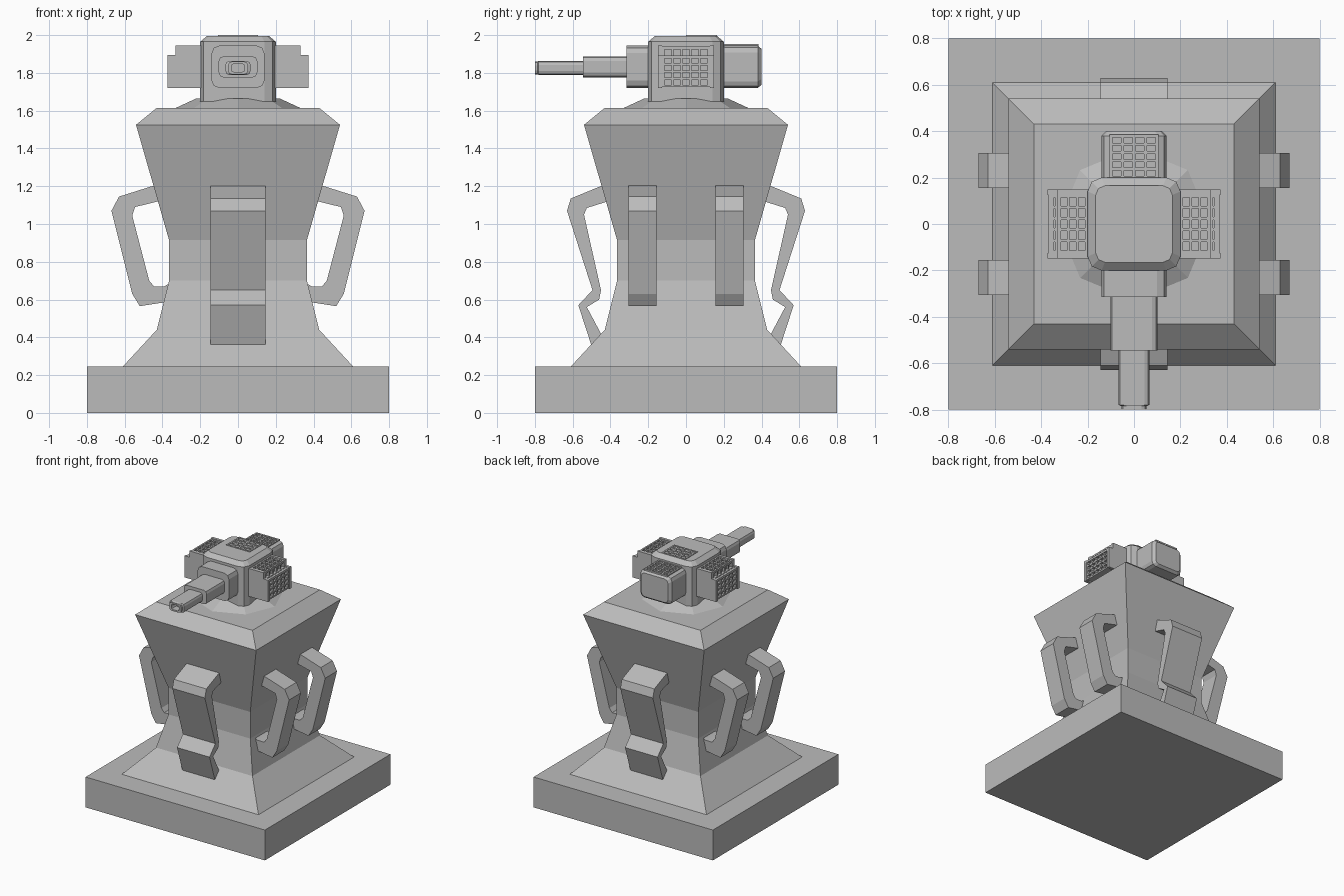
import bpy, bmesh, math
from mathutils import Vector

cube = bpy.data.objects.get("Cube")
if cube:
    bpy.data.objects.remove(cube, do_unlink=True)

grey = bpy.data.materials.new("plain grey")
grey.use_nodes = True
colour = (0.5, 0.5, 0.5, 1)
grey.diffuse_color = colour
grey.node_tree.nodes["Principled BSDF"].inputs["Base Color"].default_value = colour


def finish(name, bm):
    bmesh.ops.recalc_face_normals(bm, faces=bm.faces)
    mesh = bpy.data.meshes.new(name)
    bm.to_mesh(mesh)
    bm.free()
    mesh.materials.append(grey)
    obj = bpy.data.objects.new(name, mesh)
    bpy.context.collection.objects.link(obj)
    return obj


def loft(name, rings):
    """Skin a stack of equal-length point rings and cap both ends."""
    bm = bmesh.new()
    rows = [[bm.verts.new(p) for p in ring] for ring in rings]
    n = len(rows[0])
    for a, b in zip(rows, rows[1:]):
        for i in range(n):
            j = (i + 1) % n
            bm.faces.new((a[i], a[j], b[j], b[i]))
    bm.faces.new(rows[0])
    bm.faces.new(rows[-1])
    return finish(name, bm)


def round_rect(hw, hh, r, steps=2):
    """Rectangle outline with faceted corners."""
    pts = []
    for k, (sx, sy) in enumerate(((1, 1), (-1, 1), (-1, -1), (1, -1))):
        for s in range(steps + 1):
            a = math.pi / 2 * (k + s / steps)
            pts.append((sx * (hw - r) + r * math.cos(a), sy * (hh - r) + r * math.sin(a)))
    return pts


def square(h, z):
    return [(-h, -h, z), (h, -h, z), (h, h, z), (-h, h, z)]


def strap(name, profile, centre, width, angle):
    """Extrude an (outward, z) profile sideways, then turn it about z."""
    rings = []
    for t in (centre - width / 2, centre + width / 2):
        rings.append([(u * math.cos(angle) - t * math.sin(angle),
                       u * math.sin(angle) + t * math.cos(angle), z) for u, z in profile])
    return loft(name, rings)


def add_box(bm, lo, hi):
    lo, hi = Vector(lo), Vector(hi)
    made = bmesh.ops.create_cube(bm, size=1)
    for v in made["verts"]:
        v.co = Vector([(lo[i] + hi[i]) / 2 + v.co[i] * (hi[i] - lo[i]) for i in range(3)])


def lattice(name, lo, hi, u, v, nu, nv, bar=0.012):
    """Crossed bars filling a thin slab; u and v are its in-plane axes."""
    bm = bmesh.new()
    for axis, count in ((u, nu), (v, nv)):
        for i in range(count + 1):
            a, b = list(lo), list(hi)
            a[axis] = lo[axis] + (hi[axis] - lo[axis] - bar) * i / count
            b[axis] = a[axis] + bar
            add_box(bm, a, b)
    return finish(name, bm)


# Plinth and flared square tower
loft("plinth", [square(0.8, 0), square(0.8, 0.245)])
tower = [(0.61, 0.245), (0.43, 0.44), (0.365, 0.70), (0.365, 0.915), (0.54, 1.525), (0.43, 1.615)]
loft("tower", [square(h, z) for h, z in tower])

# Wide straps at front and back, paired handles on both sides
wide = [(0.38, 1.205), (0.44, 1.205), (0.61, 1.135), (0.63, 1.07), (0.495, 0.65), (0.57, 0.57),
        (0.50, 0.355), (0.44, 0.40), (0.525, 0.56), (0.46, 0.60), (0.45, 0.65),
        (0.54, 1.05), (0.525, 1.085), (0.38, 1.13)]
side = [(0.38, 1.22), (0.44, 1.205), (0.63, 1.145), (0.67, 1.07), (0.56, 0.63), (0.52, 0.565),
        (0.39, 0.585), (0.34, 0.61), (0.34, 0.70), (0.39, 0.67), (0.445, 0.67), (0.47, 0.70),
        (0.56, 1.045), (0.545, 1.09), (0.38, 1.13)]
for label, turn in (("front", -0.5), ("back", 0.5)):
    strap(label + "_strap", wide, 0, 0.29, turn * math.pi)
for label, turn in (("left", 0), ("right", 1)):
    for n, t in enumerate((-0.23, 0.23)):
        strap(f"{label}_handle_{n + 1}", side, t, 0.15, turn * math.pi)

# Faceted collar under the turret
loft("collar", [[(r * math.cos(i * math.pi / 4), r * math.sin(i * math.pi / 4), z) for i in range(8)]
                for r, z in ((0.335, 1.612), (0.22, 1.665))])

# Turret block with chamfered roof
loft("turret", [[(x, y, z) for x, y in round_rect(h, h, r)]
                for h, r, z in ((0.2, 0.06, 1.63), (0.2, 0.06, 1.965), (0.165, 0.04, 1.995))])


def along_y(name, sections, z):
    """Rounded blocks running along y: (y, half width, half height, radius)."""
    return loft(name, [[(x, y, z + h) for x, h in round_rect(w, hh, r)] for y, w, hh, r in sections])


# Stepped barrel with hollow muzzle, and rear housing
along_y("barrel_mount", [(-0.15, 0.14, 0.112, 0.04), (-0.315, 0.14, 0.112, 0.04)], 1.832)
along_y("barrel_sleeve", [(-0.28, 0.102, 0.056, 0.025), (-0.545, 0.102, 0.056, 0.025)], 1.832)
along_y("barrel", [(-0.5, 0.066, 0.037, 0.02), (-0.78, 0.066, 0.037, 0.02),
                   (-0.785, 0.053, 0.034, 0.02), (-0.8, 0.053, 0.034, 0.02),
                   (-0.8, 0.035, 0.022, 0.015), (-0.74, 0.035, 0.022, 0.015)], 1.826)
along_y("rear_housing", [(0.15, 0.14, 0.112, 0.035), (0.38, 0.14, 0.112, 0.035),
                         (0.4, 0.12, 0.095, 0.03)], 1.832)

# Grilles on the roof and rear housing
lattice("roof_grille", (-0.105, 0.0, 1.99), (0.105, 0.165, 2.0), 0, 1, 4, 4)
lattice("rear_grille", (-0.105, 0.195, 1.94), (0.105, 0.385, 1.952), 0, 1, 4, 5)

# Side pods: solid core, stepped cheek plates and grilles
cheek = [(0.18, 1.72), (0.372, 1.72), (0.372, 1.895), (0.33, 1.895), (0.33, 1.945), (0.18, 1.945)]
core = [(0.18, 1.73), (0.345, 1.73), (0.345, 1.875), (0.315, 1.875), (0.315, 1.925), (0.18, 1.925)]
for label, s in (("left", 1), ("right", -1)):
    turn = 0 if s > 0 else math.pi
    strap(label + "_pod", core, 0, 0.27, turn)
    for n, t in enumerate((-0.137, 0.137)):
        strap(f"{label}_cheek_{n + 1}", cheek, t, 0.022, turn)

    def pod_grille(part, x0, x1, z0, z1, u, v, nu, nv):
        xs = sorted((s * x0, s * x1))
        lattice(f"{label}_{part}_grille", (xs[0], -0.126, z0), (xs[1], 0.126, z1), u, v, nu, nv)

    pod_grille("outer", 0.345, 0.365, 1.725, 1.89, 1, 2, 5, 4)
    pod_grille("upper", 0.315, 0.33, 1.88, 1.94, 1, 2, 5, 1)
    pod_grille("top", 0.2, 0.328, 1.925, 1.942, 0, 1, 3, 5)
    pod_grille("ledge", 0.328, 0.368, 1.875, 1.892, 0, 1, 1, 5)
